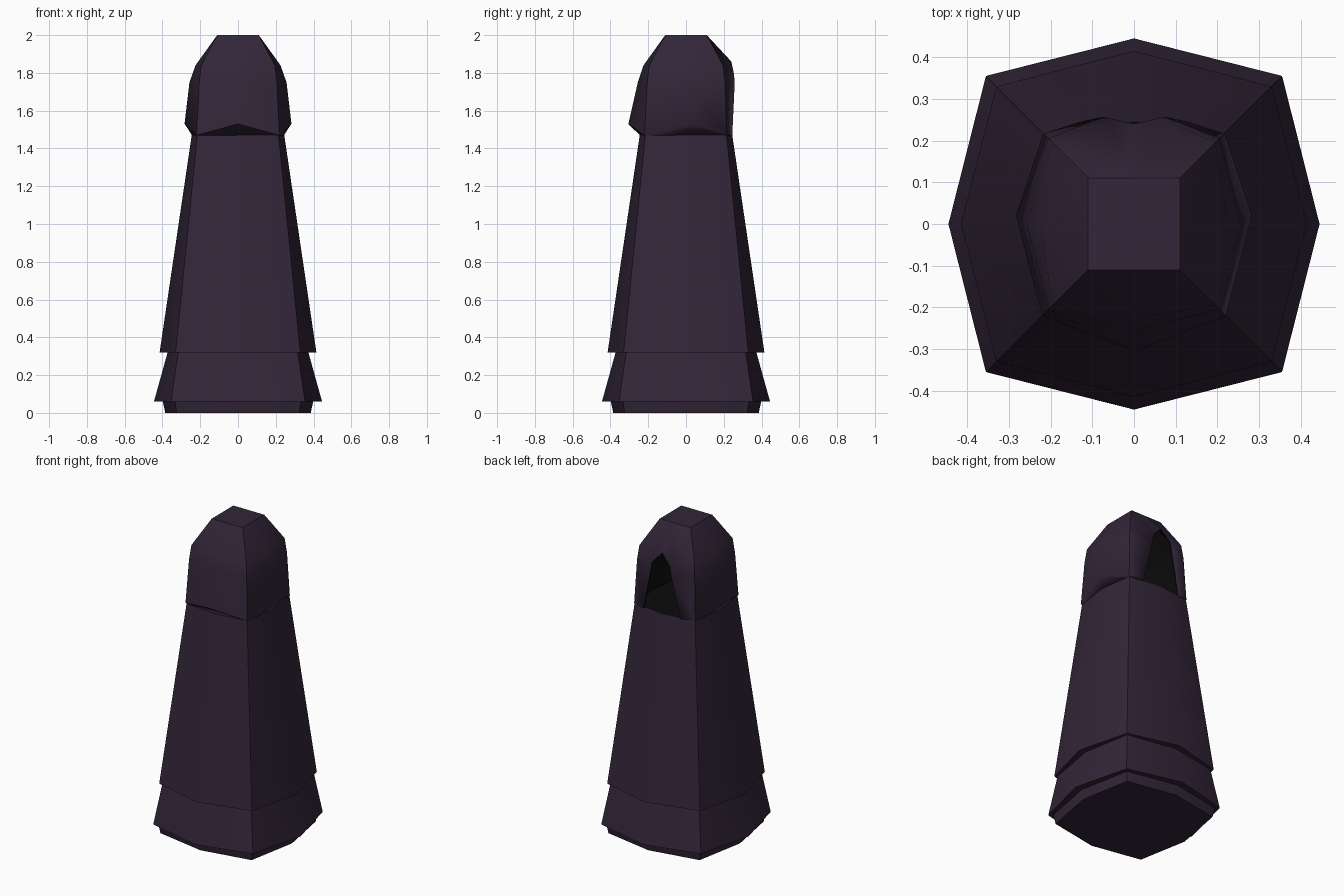
import bpy
import bmesh
import math

cube = bpy.data.objects.get("Cube")
if cube:
    bpy.data.objects.remove(cube, do_unlink=True)


def make_material(name, colour):
    material = bpy.data.materials.new(name)
    material.use_nodes = True
    material.diffuse_color = colour
    shader = material.node_tree.nodes["Principled BSDF"]
    shader.inputs["Base Color"].default_value = colour
    shader.inputs["Roughness"].default_value = 0.9
    return material


purple = make_material("dark purple cloth", (0.032, 0.019, 0.040, 1))
black = make_material("hollow black", (0.0035, 0.0035, 0.0035, 1))


def finish(bm, name):
    """Turn a bmesh into a softly shaded object with sharp corners."""
    bmesh.ops.remove_doubles(bm, verts=bm.verts, dist=0.0005)
    bmesh.ops.recalc_face_normals(bm, faces=bm.faces)
    mesh = bpy.data.meshes.new(name)
    bm.to_mesh(mesh)
    bm.free()
    mesh.materials.append(purple)
    mesh.materials.append(black)
    obj = bpy.data.objects.new(name, mesh)
    bpy.context.collection.objects.link(obj)
    bpy.ops.object.select_all(action="DESELECT")
    obj.select_set(True)
    bpy.context.view_layer.objects.active = obj
    bpy.ops.object.shade_smooth_by_angle(angle=math.radians(48))
    return obj


def octagon(bm, corner, middle, z):
    """Square ring whose sides bulge out at their middles."""
    ring = []
    for i in range(8):
        angle = math.radians(45 * i)
        radius = corner * math.sqrt(2) if i % 2 else middle
        ring.append(bm.verts.new((radius * math.cos(angle), radius * math.sin(angle), z)))
    return ring


def tier(name, bottom, top):
    """Closed tapering tier; bottom and top are (corner, middle, z)."""
    bm = bmesh.new()
    low, high = octagon(bm, *bottom), octagon(bm, *top)
    for i in range(8):
        j = (i + 1) % 8
        bm.faces.new((low[i], low[j], high[j], high[i]))
    bm.faces.new(low)
    bm.faces.new(high)
    return finish(bm, name)


# Stacked robe: foot, skirt and long body
tier("foot", (0.325, 0.385, 0), (0.335, 0.40, 0.07))
tier("skirt", (0.355, 0.445, 0.06), (0.315, 0.37, 0.33))
body = tier("body", (0.33, 0.415, 0.32), (0.215, 0.245, 1.47))

# Dark floor inside the hood
for face in body.data.polygons:
    if face.normal.z > 0.9:
        face.material_index = 1

# Hood rows, each from the opening's lip round one side to the front middle
rows = [
    [(0.13, 0.235, 1.465), (0.205, 0.205, 1.465), (0.24, 0, 1.465),
     (0.205, -0.205, 1.465), (0, -0.24, 1.465)],
    [(0.13, 0.245, 1.47), (0.218, 0.216, 1.47), (0.283, 0.02, 1.53),
     (0.22, -0.22, 1.47), (0, -0.305, 1.53)],
    [(0.075, 0.257, 1.73), (0.205, 0.205, 1.75), (0.257, 0, 1.75),
     (0.205, -0.205, 1.75), (0, -0.255, 1.75)],
    [(0.064, 0.255, 1.79), (0.195, 0.195, 1.84), (0.225, 0, 1.84),
     (0.195, -0.195, 1.84), (0, -0.225, 1.84)],
    [(0, 0.11, 2), (0.11, 0.11, 2), (0.11, 0, 2), (0.11, -0.11, 2), (0, -0.11, 2)],
]

bm = bmesh.new()
strips = []
for row in rows:
    mirrored = [(-x, y, z) for x, y, z in reversed(row[:-1])]
    strips.append([bm.verts.new(p) for p in row + mirrored])
for low, high in zip(strips, strips[1:]):
    for i in range(len(low) - 1):
        bm.faces.new((low[i], low[i + 1], high[i + 1], high[i]))

# Flat crown and the peak over the opening
crown = strips[-1]
bm.faces.new(crown[:-1])
peak = bm.verts.new((0, 0.24, 1.86))
for end in (0, -1):
    bm.faces.new((strips[-2][end], peak, crown[end]))
hood = finish(bm, "hood")

# Black lining inside the hood
lining = hood.modifiers.new("lining", "SOLIDIFY")
lining.thickness = 0.008
lining.offset = -1
lining.material_offset = 1
lining.material_offset_rim = 1
